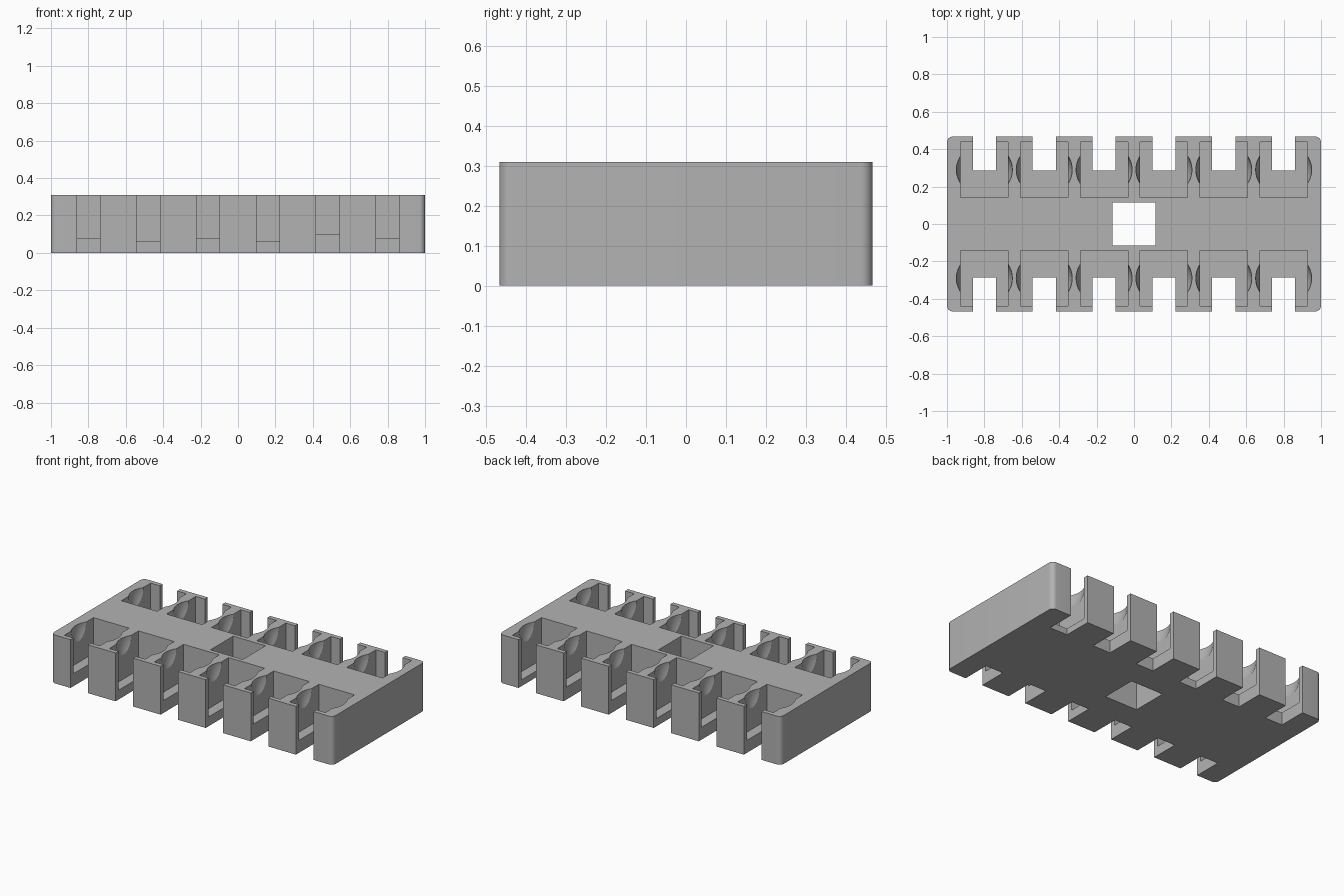
import bpy, bmesh
from mathutils import Matrix, Vector

if "Cube" in bpy.data.objects:
    bpy.data.objects.remove(bpy.data.objects["Cube"], do_unlink=True)

LENGTH, DEPTH, HEIGHT = 2.0, 0.934, 0.31
PITCH = 0.32
CENTRES = [(i - 2.5) * PITCH for i in range(6)]
# Pocket floor heights along x, for the front and back rows
FLOORS = {-1: (0.08, 0.06, 0.08, 0.06, 0.10, 0.08),
          1: (0.08, 0.08, 0.05, 0.08, 0.08, 0.04)}

grey = bpy.data.materials.new("plain_grey")
grey.use_nodes = True
grey.diffuse_color = (0.45, 0.45, 0.45, 1)
grey.node_tree.nodes["Principled BSDF"].inputs["Base Color"].default_value = grey.diffuse_color


def add_box(bm, low, high):
    low, high = Vector(low), Vector(high)
    matrix = Matrix.Translation((low + high) / 2) @ Matrix.Diagonal((*(high - low), 1))
    return bmesh.ops.create_cube(bm, size=1, matrix=matrix)["verts"]


def make_object(name, bm):
    mesh = bpy.data.meshes.new(name)
    bm.to_mesh(mesh)
    bm.free()
    mesh.materials.append(grey)
    obj = bpy.data.objects.new(name, mesh)
    bpy.context.collection.objects.link(obj)
    return obj


# Main block with rounded upright corners
bm = bmesh.new()
add_box(bm, (-LENGTH / 2, -DEPTH / 2, 0), (LENGTH / 2, DEPTH / 2, HEIGHT))
upright = [e for e in bm.edges if abs(e.verts[0].co.z - e.verts[1].co.z) > 0.1]
bmesh.ops.bevel(bm, geom=upright, offset=0.03, segments=8, profile=0.5, affect='EDGES')
holder = make_object("holder_block", bm)

# Cutters: pockets, edge slots with centre hole, and rounded finger dents
pockets, slots, dents = bmesh.new(), bmesh.new(), bmesh.new()
for side, floors in FLOORS.items():
    for x, floor in zip(CENTRES, floors):
        y0, y1 = sorted((side * 0.142, side * 0.438))
        add_box(pockets, (x - 0.127, y0, floor), (x + 0.127, y1, HEIGHT + 0.1))
        y0, y1 = sorted((side * 0.285, side * 0.6))
        add_box(slots, (x - 0.062, y0, -0.1), (x + 0.062, y1, HEIGHT + 0.1))
        matrix = Matrix.Translation((x, side * 0.29, HEIGHT + 0.001)) @ Matrix.Diagonal((0.15, 0.14, 0.18, 1))
        bmesh.ops.create_uvsphere(dents, u_segments=48, v_segments=25, radius=1, matrix=matrix)
add_box(slots, (-0.115, -0.115, -0.1), (0.115, 0.115, HEIGHT + 0.1))

bpy.context.view_layer.objects.active = holder
for name, cutter_mesh in (("pocket_cutter", pockets), ("dent_cutter", dents), ("slot_cutter", slots)):
    cutter = make_object(name, cutter_mesh)
    cutter.hide_render = True
    cut = holder.modifiers.new(name, 'BOOLEAN')
    cut.operation = 'DIFFERENCE'
    cut.solver = 'EXACT'
    cut.object = cutter
    bpy.ops.object.modifier_apply(modifier=cut.name)
    bpy.data.objects.remove(cutter, do_unlink=True)

# Smooth the rounded corners and dents, keep all other edges sharp
for obj in bpy.context.selected_objects:
    obj.select_set(False)
holder.select_set(True)
bpy.ops.object.shade_smooth_by_angle(angle=0.35)
